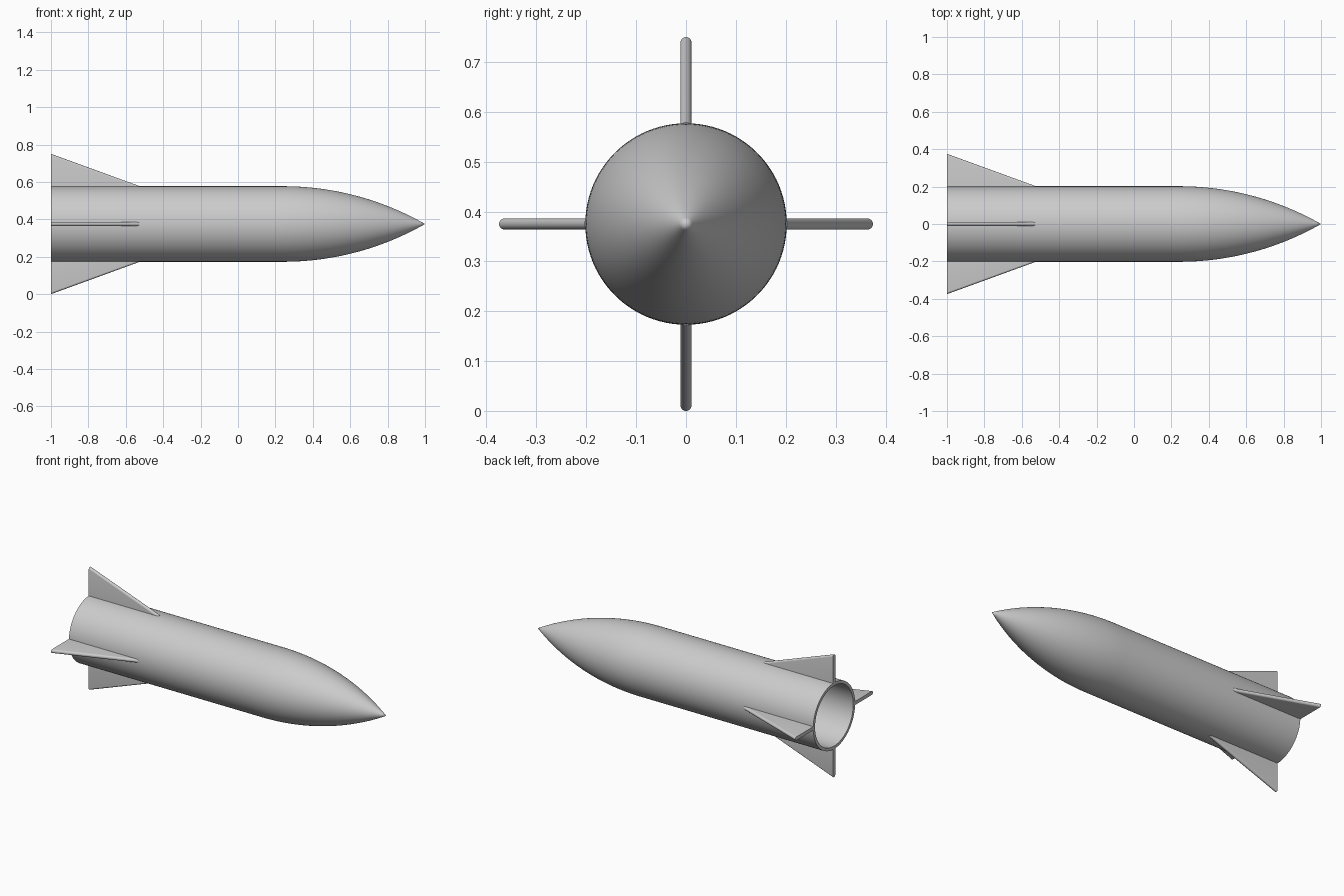
import bpy
import bmesh
from math import sin, cos, pi, sqrt, radians
from mathutils import Matrix, Vector

AXIS_Z = 0.375     # height of the long axis
RADIUS = 0.202     # outer body radius
BORE = 0.184       # inner tube radius
TAIL, SHOULDER, TIP = -1.0, 0.24, 1.0
SIDES = 96

old = bpy.data.objects.get("Cube")
if old:
    bpy.data.objects.remove(old, do_unlink=True)

grey = bpy.data.materials.new("light_grey")
grey.use_nodes = True
colour = (0.6, 0.6, 0.6, 1)
grey.diffuse_color = colour
grey.node_tree.nodes["Principled BSDF"].inputs["Base Color"].default_value = colour


def finish(name, bm):
    """Turn a bmesh into a grey, smoothly shaded object on the long axis."""
    bmesh.ops.remove_doubles(bm, verts=bm.verts, dist=1e-5)
    bmesh.ops.recalc_face_normals(bm, faces=bm.faces)
    mesh = bpy.data.meshes.new(name)
    bm.to_mesh(mesh)
    bm.free()
    mesh.materials.append(grey)
    obj = bpy.data.objects.new(name, mesh)
    obj.location.z = AXIS_Z
    bpy.context.collection.objects.link(obj)
    bpy.ops.object.select_all(action='DESELECT')
    obj.select_set(True)
    bpy.context.view_layer.objects.active = obj
    bpy.ops.object.shade_smooth_by_angle(angle=radians(30))
    return obj


def lathe(name, profile):
    """Spin (x, radius) points around the x axis."""
    bm = bmesh.new()
    verts = [bm.verts.new((x, 0, r)) for x, r in profile]
    edges = [bm.edges.new(pair) for pair in zip(verts, verts[1:])]
    bmesh.ops.spin(bm, geom=verts + edges, cent=(0, 0, 0), axis=(1, 0, 0),
                   angle=2 * pi, steps=SIDES, use_merge=True)
    return finish(name, bm)


def fin(name, angle):
    """Swept fin with a rounded outer edge and a flat trailing edge."""
    half, root, steps = 0.011, 0.192, 10
    bm = bmesh.new()
    rings = []
    for x, tip in ((TAIL, 0.375), (-0.53, 0.204)):
        arc = [(half * cos(pi * i / steps), tip - half + half * sin(pi * i / steps))
               for i in range(steps + 1)]
        section = [(half, root)] + arc + [(-half, root)]
        rings.append([bm.verts.new((x, y, z)) for y, z in section])
    count = len(rings[0])
    for i in range(count):
        j = (i + 1) % count
        bm.faces.new((rings[0][i], rings[0][j], rings[1][j], rings[1][i]))
    for ring in rings:
        bm.faces.new(ring)
    bmesh.ops.rotate(bm, verts=bm.verts, cent=Vector(),
                     matrix=Matrix.Rotation(angle, 3, 'X'))
    return finish(name, bm)


# Hollow body tube, open at the tail
lathe("body_tube", [(TAIL, RADIUS), (SHOULDER, RADIUS), (SHOULDER, BORE),
                    (TAIL, BORE), (TAIL, RADIUS)])

# Pointed nose following a circular arc tangent to the tube
length = TIP - SHOULDER
arc_radius = (length ** 2 + RADIUS ** 2) / (2 * RADIUS)
nose = [(SHOULDER, 0)]
for i in range(33):
    d = length * i / 32
    r = sqrt(arc_radius ** 2 - d ** 2) - (arc_radius - RADIUS)
    nose.append((SHOULDER + d, max(r, 0)))
lathe("nose_cone", nose)

# Four tail fins
for index, side in enumerate(("top", "front", "bottom", "back")):
    fin(side + "_fin", index * pi / 2)
